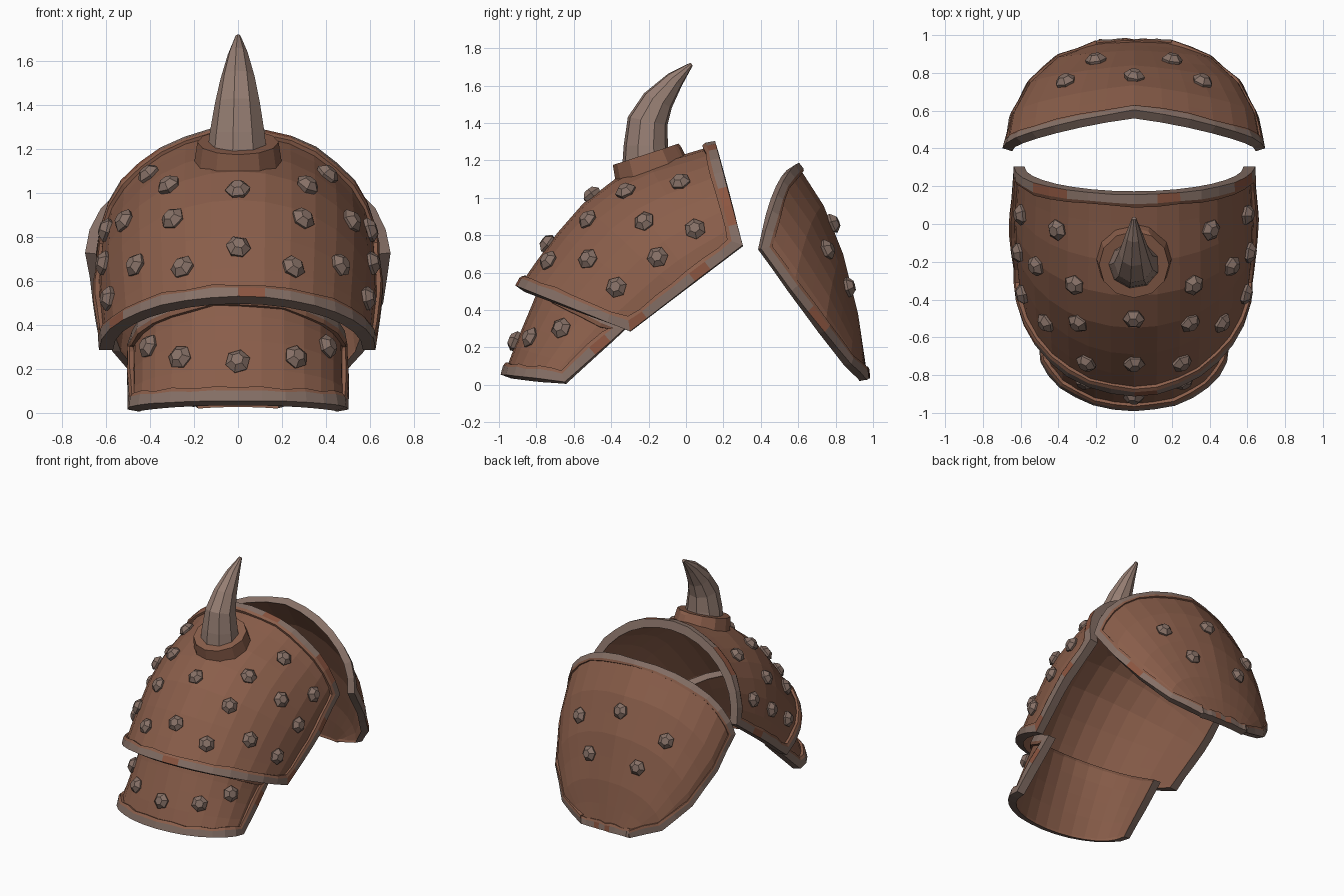
import bpy, bmesh, math, random
from mathutils import Vector, Matrix
from mathutils.bvhtree import BVHTree

if "Cube" in bpy.data.objects:
    bpy.data.objects.remove(bpy.data.objects["Cube"])

random.seed(4)


def material(name, rgb):
    m = bpy.data.materials.new(name)
    m.diffuse_color = (*rgb, 1)
    m.use_nodes = True
    m.node_tree.nodes["Principled BSDF"].inputs["Base Color"].default_value = m.diffuse_color
    return m


LEATHER = material("leather brown", (0.254, 0.112, 0.069))
METAL = material("worn grey metal", (0.238, 0.162, 0.133))
HORN = material("horn grey", (0.300, 0.205, 0.168))
RUST = material("rust patch", (0.262, 0.092, 0.052))


def make_object(name, bm, mats):
    bmesh.ops.recalc_face_normals(bm, faces=bm.faces)
    me = bpy.data.meshes.new(name)
    bm.to_mesh(me)
    bm.free()
    for m in mats:
        me.materials.append(m)
    ob = bpy.data.objects.new(name, me)
    bpy.context.collection.objects.link(ob)
    return ob


def sample(pts, t):
    # point at t (0..1) along an evenly spaced list of points
    f = t * (len(pts) - 1)
    i = min(int(f), len(pts) - 2)
    return Vector(pts[i]).lerp(Vector(pts[i + 1]), f - i)


def build_plate(name, centre, side, sign, nu, nv, bow=0.0, th=0.035, lip=0.024, width=0.055):
    # curved surface: elliptic arcs from one side edge, over the centre line, to the other
    grid = []
    for i in range(nv + 1):
        v = i / nv
        p, s = sample(centre, v), sample(side, v)
        row = []
        for j in range(nu + 1):
            a = math.radians(-90 + 180 * j / nu)
            c = math.cos(a)
            row.append(Vector((s.x * math.sin(a),
                               s.y + (p.x - s.y) * c - bow * (1 - v) * abs(math.sin(2 * a)),
                               s.z + (p.y - s.z) * c)))
        grid.append(row)

    def normal(i, j):
        dv = grid[min(i + 1, nv)][j] - grid[max(i - 1, 0)][j]
        dt = grid[i][min(j + 1, nu)] - grid[i][max(j - 1, 0)]
        return dv.cross(dt).normalized() * sign

    # shell with thickness
    bm = bmesh.new()
    top = [[bm.verts.new(grid[i][j]) for j in range(nu + 1)] for i in range(nv + 1)]
    low = [[bm.verts.new(grid[i][j] - normal(i, j) * th) for j in range(nu + 1)] for i in range(nv + 1)]
    for i in range(nv):
        for j in range(nu):
            for g in (top, low):
                bm.faces.new((g[i][j], g[i][j + 1], g[i + 1][j + 1], g[i + 1][j]))
    loop = ([(0, j) for j in range(nu)] + [(i, nu) for i in range(nv)] +
            [(nv, j) for j in range(nu, 0, -1)] + [(i, 0) for i in range(nv, 0, -1)])
    n = len(loop)
    for k in range(n):
        (a, b), (c, d) = loop[k], loop[(k + 1) % n]
        bm.faces.new((top[a][b], top[c][d], low[c][d], low[a][b]))
    make_object(name + "_shell", bm, [LEATHER])

    # raised worn rim following the whole border
    bm = bmesh.new()
    rings = []
    for k, (i, j) in enumerate(loop):
        b = grid[i][j]
        pa, pb = loop[k - 1], loop[(k + 1) % n]
        t1 = (b - grid[pa[0]][pa[1]]).normalized()
        t2 = (grid[pb[0]][pb[1]] - b).normalized()
        nr = normal(i, j)
        inward = (t1 + t2).cross(nr).normalized() * sign
        inward /= max(0.7, inward.dot(t1.cross(nr).normalized() * sign))
        w = width + random.uniform(-0.008, 0.008)
        o = lip + random.uniform(-0.005, 0.005)
        rings.append([bm.verts.new(q) for q in (
            b - inward * 0.012 - nr * (th + 0.006),
            b - inward * 0.012 + nr * o * 0.8,
            b + inward * w * 0.65 + nr * o,
            b + inward * w + nr * o * 0.7,
            b + inward * w - nr * th * 0.5)])
    for k in range(n):
        r, q = rings[k], rings[(k + 1) % n]
        patch = random.random() < 0.14
        for m in range(5):
            f = bm.faces.new((r[m], r[(m + 1) % 5], q[(m + 1) % 5], q[m]))
            f.material_index = 1 if m in (2, 3, 4) else (2 if patch and m == 1 else 0)
    make_object(name + "_rim", bm, [METAL, LEATHER, RUST])

    verts = [p for row in grid for p in row]
    faces = [(i * (nu + 1) + j, i * (nu + 1) + j + 1, (i + 1) * (nu + 1) + j + 1, (i + 1) * (nu + 1) + j)
             for i in range(nv) for j in range(nu)]
    return BVHTree.FromPolygons(verts, faces)


def build_studs(name, tree, rays):
    # faceted rivets placed where a ray meets the plate, mirrored in x
    bm = bmesh.new()
    for origin, direction in rays:
        hit, nr, _, _ = tree.ray_cast(Vector(origin), Vector(direction))
        if hit is None:
            continue
        if nr.dot(Vector(direction)) > 0:
            nr = -nr
        for sx in ((1, -1) if abs(hit.x) > 0.02 else (1,)):
            p, d = Vector((hit.x * sx, hit.y, hit.z)), Vector((nr.x * sx, nr.y, nr.z))
            rot = d.to_track_quat('Z', 'Y').to_matrix().to_4x4()
            rot = rot @ Matrix.Rotation(random.uniform(0, 6), 4, 'Z')
            for r1, r2, h0, h1 in ((0.048, 0.058, -0.015, 0.014), (0.058, 0.029, 0.014, 0.042)):
                m = Matrix.Translation(p + d * (h0 + h1) / 2) @ rot
                bmesh.ops.create_cone(bm, cap_ends=(h0 > 0), segments=6, radius1=r1,
                                      radius2=r2, depth=h1 - h0, matrix=m)
    bmesh.ops.remove_doubles(bm, verts=bm.verts, dist=0.001)
    make_object(name, bm, [METAL])


def from_right(y, z):
    return ((3, y, z), (-1, 0, 0))


def from_front(x, z):
    return ((x, -3, z), (0, 1, 0))


def from_back(x, z):
    return ((x, 3, z), (0, -1, 0))


# main shoulder plate
main = build_plate("main_plate",
                   [(0.15, 1.28), (0.0, 1.235), (-0.2, 1.18), (-0.38, 1.10), (-0.55, 0.97),
                    (-0.69, 0.81), (-0.80, 0.66), (-0.89, 0.53)],
                   [(0.62, 0.29, 0.75), (0.64, 0.0, 0.53), (0.61, -0.30, 0.30)], 1, 16, 7)
build_studs("main_studs", main, [from_front(0, 1.01), from_front(0, 0.75)] + [from_right(*p) for p in (
    (-0.32, 1.03), (-0.03, 1.08), (-0.52, 0.88), (-0.22, 0.87), (0.05, 0.83),
    (-0.73, 0.66), (-0.52, 0.67), (-0.15, 0.68), (-0.37, 0.52))])

# lower front plate tucked under the main plate
lower = build_plate("lower_plate",
                    [(-0.78, 0.54), (-0.83, 0.41), (-0.90, 0.25), (-0.97, 0.06)],
                    [(0.48, -0.33, 0.31), (0.485, -0.65, 0.025)], 1, 14, 4)
build_studs("lower_studs", lower, [from_front(x, z) for x, z in ((0, 0.23), (0.26, 0.25), (0.40, 0.30))])

# separate back plate
back = build_plate("back_plate",
                   [(0.60, 1.17), (0.735, 0.96), (0.84, 0.70), (0.92, 0.38), (0.97, 0.045)],
                   [(0.68, 0.41, 0.73), (0.65, 0.57, 0.51), (0.56, 0.74, 0.29),
                    (0.41, 0.88, 0.12), (0.20, 0.96, 0.04)], -1, 14, 8, bow=0.04, lip=0.012, width=0.045)
build_studs("back_studs", back, [from_back(x, z) for x, z in ((0, 0.86), (0.36, 0.72), (0.2, 0.52))])

# collar seated on the slope around the horn
bm = bmesh.new()
tilt = Matrix.Translation((0, -0.20, 1.185)) @ Matrix.Rotation(math.radians(18), 4, 'X')
bmesh.ops.create_cone(bm, cap_ends=True, segments=12, radius1=0.2, radius2=0.185, depth=0.1, matrix=tilt)
cap = max(bm.faces, key=lambda f: f.calc_center_median().z)
bmesh.ops.inset_region(bm, faces=[cap], thickness=0.03, depth=0.01)
make_object("horn_collar", bm, [LEATHER])

# curved horn: rings of (y, z, half width, half depth, lean)
bm = bmesh.new()
rings = []
for y, z, rx, ry, lean in ((-0.21, 1.14, 0.145, 0.135, 0), (-0.215, 1.28, 0.128, 0.12, 0),
                           (-0.205, 1.41, 0.105, 0.11, 12), (-0.15, 1.52, 0.08, 0.085, 28),
                           (-0.06, 1.63, 0.047, 0.05, 42), (0.03, 1.715, 0.012, 0.01, 50)):
    m = Matrix.Translation((0, y, z)) @ Matrix.Rotation(-math.radians(lean), 4, 'X')
    rings.append([bm.verts.new(m @ Vector((rx * math.cos(a), ry * math.sin(a), 0)))
                  for a in (math.tau * (k + 0.5) / 9 for k in range(9))])
for r, q in zip(rings, rings[1:]):
    for k in range(9):
        bm.faces.new((r[k], r[(k + 1) % 9], q[(k + 1) % 9], q[k]))
bm.faces.new(rings[0])
bm.faces.new(rings[-1])
make_object("horn", bm, [HORN])
